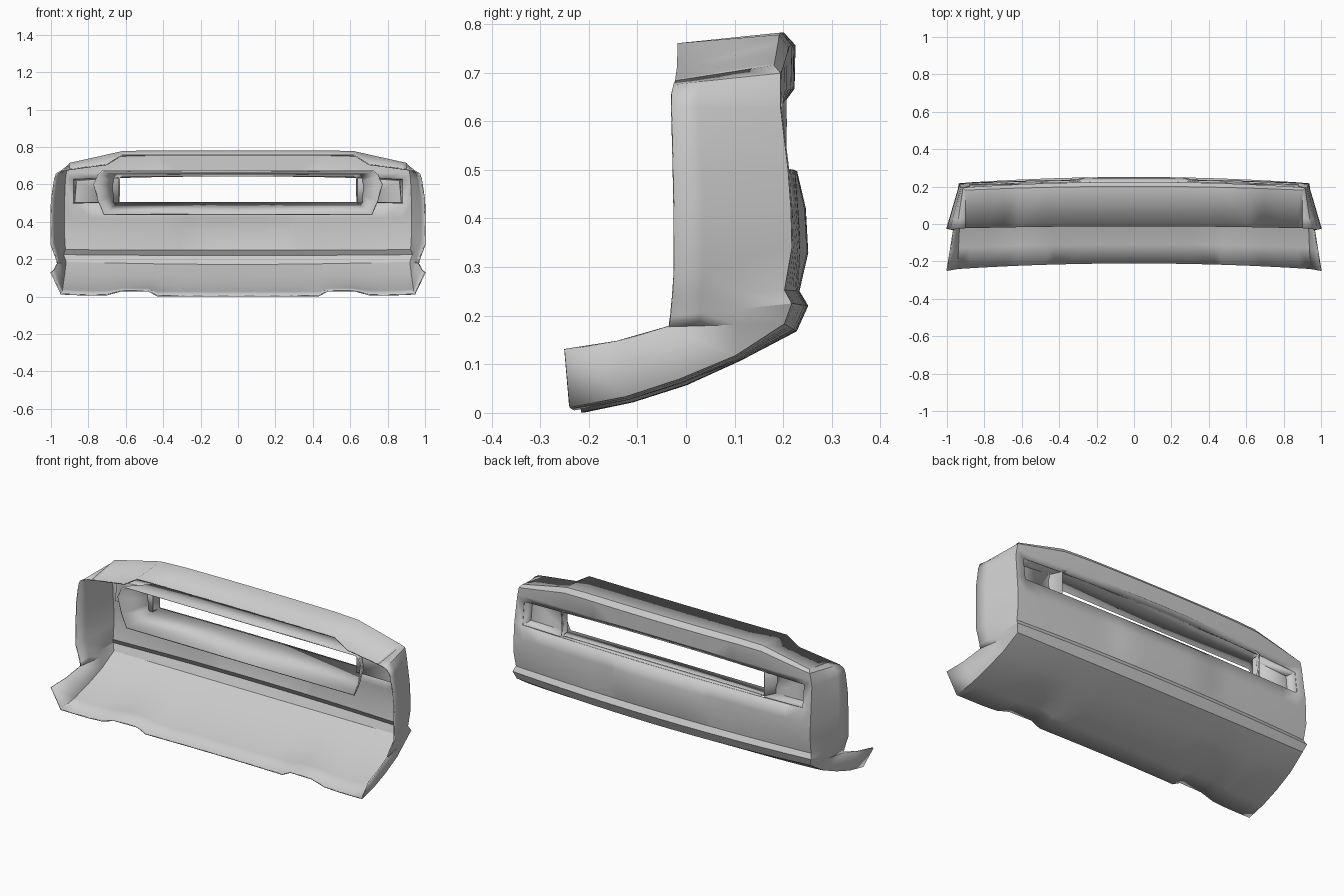
import bpy, bmesh, math
from mathutils import Vector

if "Cube" in bpy.data.objects:
    bpy.data.objects.remove(bpy.data.objects["Cube"])


def make(name, quads, thick):
    """Half model (x >= 0) from a list of polygons, mirrored and given thickness."""
    bm = bmesh.new()
    for q in quads:
        pts = []
        for p in q:
            if all((p - o).length > 1e-5 for o in pts):
                pts.append(p)
        if len(pts) > 2:
            bm.faces.new([bm.verts.new(p) for p in pts])
    bmesh.ops.remove_doubles(bm, verts=bm.verts, dist=1e-4)
    bmesh.ops.recalc_face_normals(bm, faces=bm.faces)
    me = bpy.data.meshes.new(name)
    bm.to_mesh(me)
    bm.free()
    ob = bpy.data.objects.new(name, me)
    bpy.context.collection.objects.link(ob)
    bpy.ops.object.select_all(action='DESELECT')
    ob.select_set(True)
    bpy.context.view_layer.objects.active = ob
    bpy.ops.object.shade_smooth_by_angle(angle=math.radians(28))
    m = ob.modifiers.new("mirror", 'MIRROR')
    m.use_clip = True
    s = ob.modifiers.new("thickness", 'SOLIDIFY')
    s.thickness = thick
    s.offset = 0
    return ob


def strip(a, b):
    return [(a[i], a[i + 1], b[i + 1], b[i]) for i in range(len(a) - 1)]


def clamp(t):
    return max(0.0, min(1.0, t))


COLS = [0, .14, .27, .31, .43, .48, .62, .70, .78, .88]

# Front rows, low to high: centre y, z | corner x, y, z | rear edge of side wall x, y, z
ROWS = [
    (.225, .170, .920, .200, .185, .965, -.035, .178),
    (.248, .220, .935, .215, .225, .970, -.032, .200),
    (.230, .250, .925, .200, .252, .985, -.028, .240),
    (.248, .330, .930, .215, .340, 1.00, -.025, .280),
    (.243, .420, .930, .213, .420, 1.00, -.025, .420),
    (.225, .497, .930, .207, .500, .997, -.027, .520),
    (.203, .645, .925, .192, .625, .980, -.030, .630),
    (.220, .668, .920, .192, .660, .970, -.030, .657),
    (.222, .755, .912, .192, .697, .945, -.026, .672),
    (.200, .779, .900, .180, .712, .900, -.022, .680),
]

front, side = [], []
for i, (y0, z0, xc, yc, zc, xb, yb, zb) in enumerate(ROWS):
    line = []
    for x in COLS + [xc]:
        f = (x / xc) ** 2
        g = clamp((x - .6) / (xc - .6)) if i >= 8 else f
        y = y0 + (yc - y0) * f
        if i in (3, 4) and x > .28:      # raised plate area stands proud in the middle
            y -= .012 * (1 - f)
        line.append(Vector((x, y, z0 + (zc - z0) * g)))
    front.append(line)
    c, b = Vector((xc, yc, zc)), Vector((xb, yb, zb))
    side.append([c, c.lerp(b, .4), c.lerp(b, .75), b])

# Rear edge of the top panel, stepping down outside the raised middle
top = []
for x in COLS + [.90]:
    drop = .05 * clamp((x - .62) / .08) + .027 * clamp((x - .70) / .20)
    top.append(Vector((x, -.012 - .010 * (x / .9) ** 2, .757 - drop)))

# Undertray rows: centre y, z | corner x, y, z | notch lift
TRAY = [(.11, .110, .928, .100, .120, 0),
        (.00, .060, .935, -.015, .072, .006),
        (-.11, .025, .940, -.125, .036, .015),
        (-.21, .004, .945, -.240, .014, .026)]
tray = [front[0]]
for y0, z0, xc, yc, zc, lift in TRAY:
    line = []
    for x in COLS + [xc]:
        f = (x / xc) ** 2
        up = lift * clamp((x - .43) / .05) * clamp((.71 - x) / .07) if x < .71 else 0
        line.append(Vector((x, y0 + (yc - y0) * f, z0 + (zc - z0) * f ** 2 + up)))
    tray.append(line)

# Upturned flap at the end of the undertray, meeting the side wall
flap_in = [r[-1] for r in tray]
flap_out = [side[0][0], side[0][1], side[0][3],
            Vector((.982, -.142, .147)), Vector((1.0, -.25, .13))]

quads = []
for i in range(len(ROWS) - 1):
    q = strip(front[i], front[i + 1])
    quads += q[-1:] if i == 5 else q       # row 5 is the open grille band
    quads += strip(side[i], side[i + 1])
quads += strip(front[-1], top)
for i in range(len(tray) - 1):
    quads += strip(tray[i], tray[i + 1])
quads += strip(flap_in, flap_out)
make("bumper_shell", quads, .007)

# Flared air duct behind the grille opening
NEAR = [(0, .503), (.635, .503), (.635, .555), (.635, .60), (.635, .635), (.61, .647), (0, .647)]
FAR = [(0, .44), (.715, .44), (.745, .51), (.77, .60), (.747, .65), (.725, .67), (0, .67)]
near = [Vector((x, .205, z)) for x, z in NEAR]
far = [Vector((x, .02, z)) for x, z in FAR]
make("air_duct", strip(near, far), .008)

# Closed lamp pocket at each end of the opening
mouth = [Vector(p) for p in ((.64, .212, .499), (.88, .208, .500), (.88, .193, .627), (.64, .198, .636))]
back = [Vector(p) for p in ((.64, .150, .503), (.872, .145, .505), (.862, .145, .620), (.64, .150, .632))]
make("lamp_pocket", strip(mouth, back) + [tuple(back)], .004)

# Thin ledges joining shell and duct along the opening
low = front[5][:7]
high = front[6][:7]
ledges = strip(low, [Vector((p.x, .200, .503)) for p in low])
ledges += strip(high, [Vector((p.x, .190, .648)) for p in high])
make("opening_ledge", ledges, .004)
